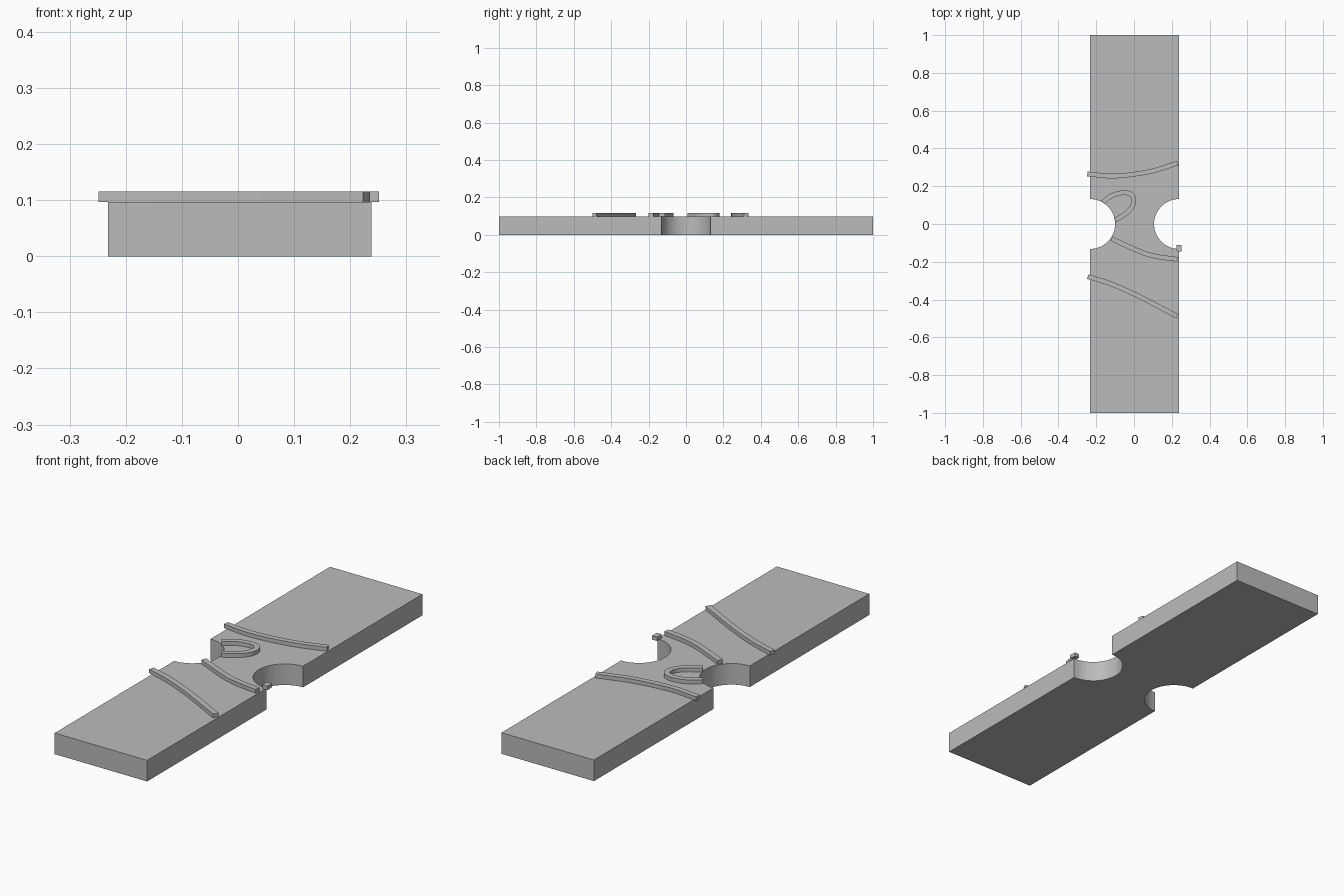
import bpy, bmesh, math
from mathutils import Vector

cube = bpy.data.objects.get("Cube")
if cube:
    bpy.data.objects.remove(cube, do_unlink=True)

GREY = (0.5, 0.5, 0.5, 1)
mat = bpy.data.materials.new("plain grey")
mat.use_nodes = True
mat.diffuse_color = GREY
mat.node_tree.nodes["Principled BSDF"].inputs["Base Color"].default_value = GREY

LEFT, RIGHT, TOP, RIDGE_TOP = -0.232, 0.238, 0.097, 0.115


def extrude_outline(name, outline, z0, z1):
    """Prism from a flat outline, smooth where the sides curve."""
    bm = bmesh.new()
    face = bm.faces.new([bm.verts.new((x, y, z0)) for x, y in outline])
    ret = bmesh.ops.extrude_face_region(bm, geom=[face])
    verts = [g for g in ret["geom"] if isinstance(g, bmesh.types.BMVert)]
    bmesh.ops.translate(bm, verts=verts, vec=(0, 0, z1 - z0))
    bmesh.ops.recalc_face_normals(bm, faces=bm.faces)
    mesh = bpy.data.meshes.new(name)
    bm.to_mesh(mesh)
    bm.free()
    mesh.materials.append(mat)
    obj = bpy.data.objects.new(name, mesh)
    bpy.context.collection.objects.link(obj)
    bpy.ops.object.select_all(action='DESELECT')
    obj.select_set(True)
    bpy.context.view_layer.objects.active = obj
    bpy.ops.object.shade_smooth_by_angle(angle=math.radians(30))
    return obj


def spline(points, steps=8):
    """Smooth path through the given points."""
    p = [Vector(q) for q in points]
    p = [2 * p[0] - p[1]] + p + [2 * p[-1] - p[-2]]
    path = []
    for a, b, c, d in zip(p, p[1:], p[2:], p[3:]):
        for i in range(steps):
            t = i / steps
            path.append(0.5 * (2 * b + (c - a) * t + (2 * a - 5 * b + 4 * c - d) * t ** 2
                               + (3 * b - a - 3 * c + d) * t ** 3))
    return path + [p[-2]]


def ridge(name, points, width=0.025):
    """Raised strip of constant width along a path."""
    path = spline(points)
    one, two = [], []
    for i, p in enumerate(path):
        d = (path[min(i + 1, len(path) - 1)] - path[max(i - 1, 0)]).normalized()
        n = Vector((-d.y, d.x)) * width / 2
        one.append(p + n)
        two.append(p - n)
    return extrude_outline(name, one + two[::-1], TOP, RIDGE_TOP)


# Long plate with a round notch in each side
def notch(cx, start, radius=0.132, n=32):
    return [(cx + radius * math.cos(start + math.pi * i / n),
             radius * math.sin(start + math.pi * i / n)) for i in range(n + 1)]


right_notch = notch(RIGHT, math.pi / 2)[::-1]
left_notch = notch(LEFT, -math.pi / 2)[::-1]
extrude_outline("plate", [(LEFT, -1), (RIGHT, -1)] + right_notch
                + [(RIGHT, 1), (LEFT, 1)] + left_notch, 0, TOP)

# Raised ridges on top
ridge("back_ridge", [(-0.247, 0.265), (-0.1, 0.254), (0.08, 0.277), (0.231, 0.322)])
ridge("middle_ridge", [(-0.119, -0.078), (0.03, -0.145), (0.12, -0.172), (0.231, -0.187)])
ridge("front_ridge", [(-0.245, -0.278), (-0.12, -0.318), (0.03, -0.385), (0.229, -0.489)])
ridge("loop_ridge", [(-0.165, 0.115), (-0.115, 0.151), (-0.05, 0.166), (-0.008, 0.15),
                     (-0.004, 0.105), (-0.037, 0.06), (-0.1, 0.02)])
ridge("edge_stub", [(0.238, -0.112), (0.239, -0.146)])
